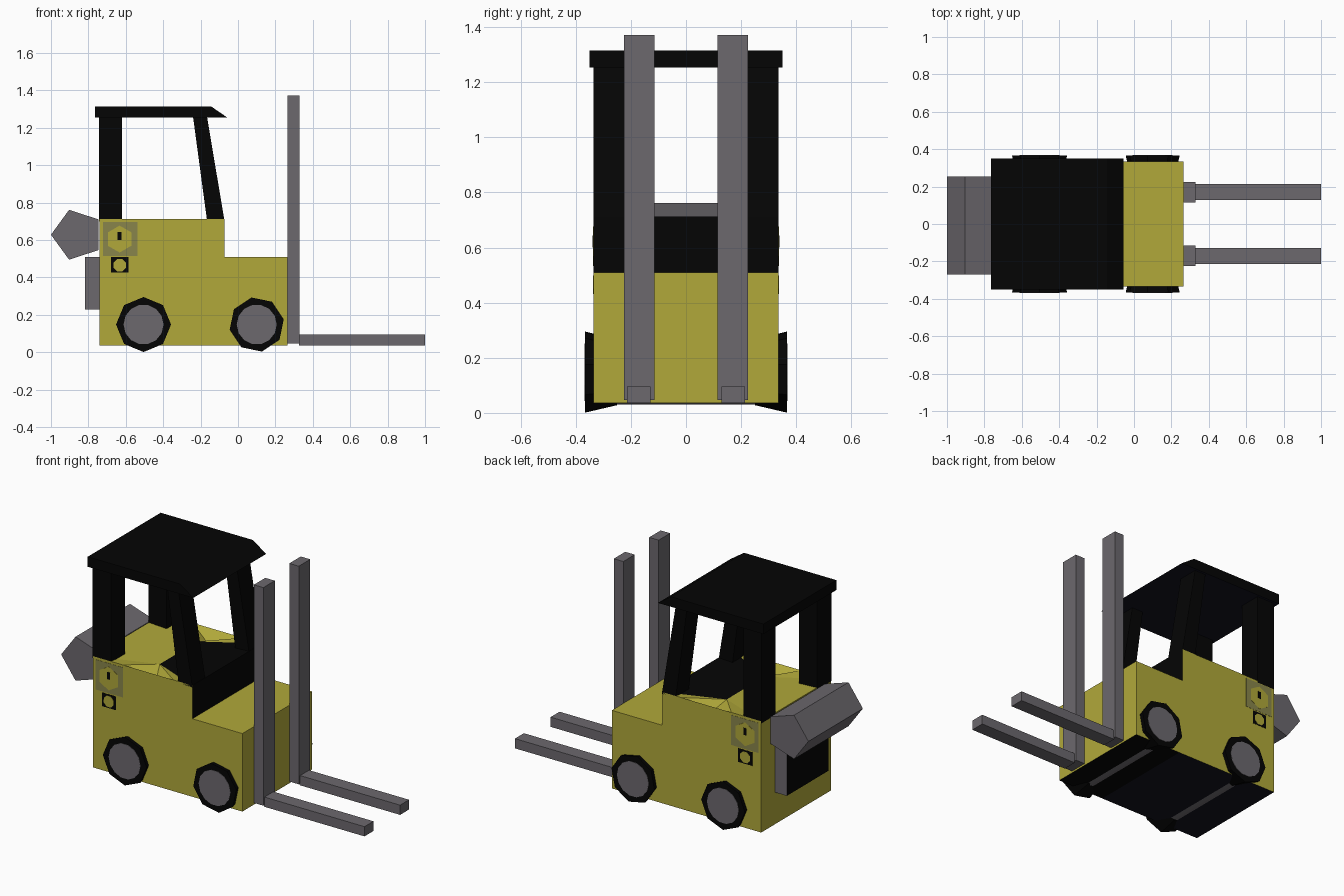
import bpy, bmesh, math

if "Cube" in bpy.data.objects:
    bpy.data.objects.remove(bpy.data.objects["Cube"])


def material(name, r, g, b):
    m = bpy.data.materials.new(name)
    m.diffuse_color = (r, g, b, 1)
    m.use_nodes = True
    m.node_tree.nodes["Principled BSDF"].inputs["Base Color"].default_value = m.diffuse_color
    return m


YELLOW = material("yellow_paint", 0.44, 0.395, 0.042)
BLACK = material("black", 0.0015, 0.0015, 0.0015)
NAVY = material("dark_navy", 0.006, 0.006, 0.013)
GREY = material("steel_grey", 0.15, 0.14, 0.155)
OLIVE = material("olive_plate", 0.25, 0.235, 0.07)


def finish(name, bm, mats):
    bmesh.ops.recalc_face_normals(bm, faces=bm.faces)
    me = bpy.data.meshes.new(name)
    bm.to_mesh(me)
    bm.free()
    for m in mats:
        me.materials.append(m)
    ob = bpy.data.objects.new(name, me)
    bpy.context.collection.objects.link(ob)
    return ob


def prism(name, profile, y0, y1, *mats, rule=None):
    """Extrude an (x, z) profile from y0 to y1; rule picks the material by normal."""
    bm = bmesh.new()
    f = bm.faces.new([bm.verts.new((x, y0, z)) for x, z in profile])
    ext = bmesh.ops.extrude_face_region(bm, geom=[f])["geom"]
    for v in ext:
        if isinstance(v, bmesh.types.BMVert):
            v.co.y = y1
    bmesh.ops.recalc_face_normals(bm, faces=bm.faces)
    if rule:
        for f in bm.faces:
            f.normal_update()
            f.material_index = rule(f)
    return finish(name, bm, mats)


def rect(x0, x1, z0, z1):
    return [(x0, z0), (x1, z0), (x1, z1), (x0, z1)]


def ngon(cx, cz, r, n, start=0):
    return [(cx + r * math.cos(math.radians(start) + 2 * math.pi * i / n),
             cz + r * math.sin(math.radians(start) + 2 * math.pi * i / n)) for i in range(n)]


def loft(name, rings, mat):
    """Join equal-sided (profile, y) rings into a capped solid."""
    bm = bmesh.new()
    vs = [[bm.verts.new((x, y, z)) for x, z in p] for p, y in rings]
    n = len(vs[0])
    for a, b in zip(vs, vs[1:]):
        for i in range(n):
            bm.faces.new((a[i], a[(i + 1) % n], b[(i + 1) % n], b[i]))
    bm.faces.new(vs[0])
    bm.faces.new(vs[-1])
    return finish(name, bm, [mat])


W = 0.335


def body_colour(f):
    """Navy rear underside, black front underside and cab front, yellow elsewhere."""
    c = f.calc_center_median()
    if f.normal.z < -.5:
        return 1 if c.x > 0 else 2
    return int(f.normal.x > .5 and c.z > .55)


# Body: stepped block, open under the cab
body = prism("body", [(-.74, .036), (-.05, .036), (.264, .036), (.264, .51), (-.072, .51),
                      (-.072, .712), (-.74, .712)], -W, W, YELLOW, BLACK, NAVY, rule=body_colour)
bm = bmesh.new()
bm.from_mesh(body.data)
top = [f for f in bm.faces if f.normal.z > .5 and f.calc_center_median().z > .6]
bmesh.ops.delete(bm, geom=top, context='FACES_ONLY')
bm.to_mesh(body.data)
bm.free()

# Cab deck: side hollows and a black footwell panel
bm = bmesh.new()
side = {}
for s in (-1, 1):
    side[s] = [bm.verts.new(p) for p in ((-.74, s * W, .712), (-.54, s * W, .712), (-.2, s * W, .712),
                                         (-.072, s * W, .712), (-.4, s * .18, .695),
                                         (-.37, s * .25, .655))]
    b, r1, r2, f, k, p = side[s]
    for tri in ((b, r1, k), (r1, r2, p), (r1, p, k), (r2, k, p), (r2, f, k)):
        bm.faces.new(tri)
L, R = side[-1], side[1]
bm.faces.new((L[0], L[4], R[4], R[0]))
bm.faces.new((L[4], L[3], R[3], R[4])).material_index = 1
deck = finish("cab_deck", bm, [YELLOW, BLACK])
if deck.data.polygons[0].normal.z < 0:
    deck.data.flip_normals()

# Cab roof
prism("roof", [(-.765, 1.254), (-.056, 1.254), (-.145, 1.315), (-.765, 1.315)], -.35, .35,
      BLACK, NAVY, rule=lambda f: int(f.normal.z < -.5))

# Rear gas tank and the grille box below it
prism("tank", ngon(-.86, .628, .14, 5, 180), -.27, .253, GREY)
prism("rear_grille", rect(-.818, -.735, .228, .508), -.2, .2, GREY, BLACK,
      rule=lambda f: int(f.normal.x < -.5))

for s, tag in ((-1, "right"), (1, "left")):
    # Cab pillars
    prism("rear_pillar_" + tag, rect(-.742, -.62, .70, 1.256), s * .2, s * W, BLACK)
    prism("front_pillar_" + tag, [(-.165, .70), (-.072, .70), (-.165, 1.256), (-.24, 1.256)],
          s * .21, s * W, BLACK)

    # Mast rails and forks
    prism("mast_" + tag, rect(.264, .328, .047, 1.372), s * .115, s * .225, GREY)
    prism("fork_" + tag, rect(.325, 1.0, .036, .095), s * .128, s * .214, GREY)

    # Tyres flare outwards, with a round hub plate
    for end, cx, turn in (("rear", -.505, 0), ("front", .1, 11)):
        loft(f"{end}_tyre_{tag}", [(ngon(cx, .148, .12, 8, turn), s * .25),
                                   (ngon(cx, .148, .147, 8, turn), s * .366)], BLACK)
        prism(f"{end}_hub_{tag}", ngon(cx, .148, .107, 14), s * .36, s * .368, GREY)

    # Warning plates on the body side, in thin layers
    y = [s * (W + .0012 * i) for i in range(4)]
    prism("sign_plate_" + tag, rect(-.722, -.537, .515, .697), y[0], y[1], OLIVE)
    prism("sign_disc_" + tag, ngon(-.633, .605, .072, 6, 30), y[0], y[2], YELLOW)
    prism("sign_mark_" + tag, rect(-.643, -.623, .6, .643), y[0], y[3], BLACK)
    prism("lower_plate_" + tag, rect(-.68, -.586, .425, .508), y[0], y[1], BLACK)
    prism("lower_disc_" + tag, ngon(-.633, .465, .036, 8, 22), y[0], y[2], YELLOW)

# Axles showing just below the underside
for end, cx in (("rear", -.505), ("front", .1)):
    prism(end + "_axle", ngon(cx, .148, .117, 14, 270), -.26, .26, GREY)
